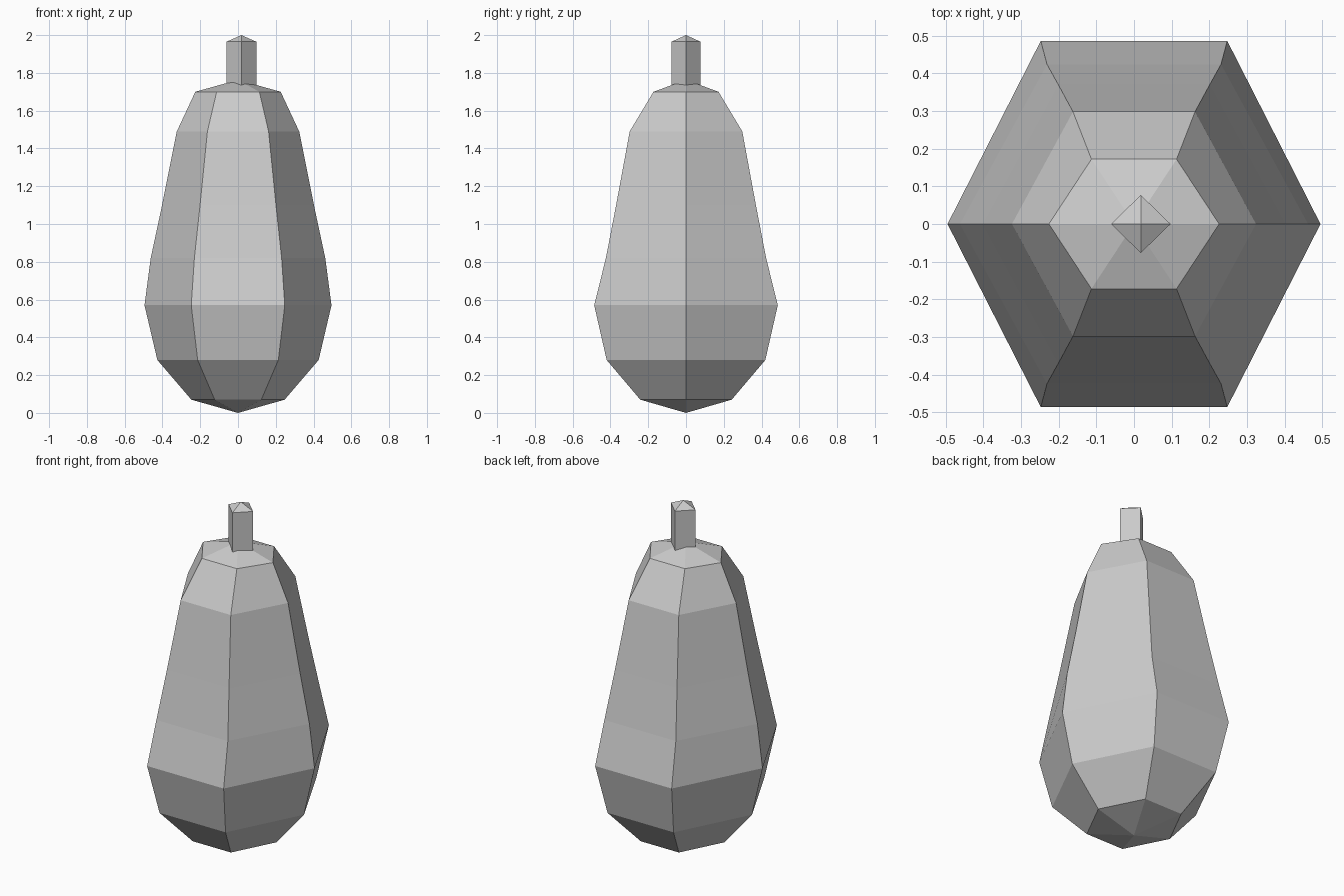
import bpy, bmesh
from math import sin, cos, tau

if "Cube" in bpy.data.objects:
    bpy.data.objects.remove(bpy.data.objects["Cube"])

def lathe(name, sides, rings, bottom, top, cx=0.0):
    """Stack of polygon rings (z, x radius, y radius) closed by a point at each end."""
    bm = bmesh.new()
    loops = [[bm.verts.new((cx + rx * cos(tau * i / sides), ry * sin(tau * i / sides), z))
              for i in range(sides)] for z, rx, ry in rings]
    low, high = bm.verts.new((cx, 0, bottom)), bm.verts.new((cx, 0, top))
    for i in range(sides):
        j = (i + 1) % sides
        for a, b in zip(loops, loops[1:]):
            bm.faces.new((a[i], a[j], b[j], b[i]))
        bm.faces.new((low, loops[0][j], loops[0][i]))
        bm.faces.new((high, loops[-1][i], loops[-1][j]))
    bmesh.ops.recalc_face_normals(bm, faces=bm.faces)
    mesh = bpy.data.meshes.new(name)
    bm.to_mesh(mesh)
    bm.free()
    obj = bpy.data.objects.new(name, mesh)
    bpy.context.collection.objects.link(obj)
    return obj

# Six-sided fruit body: z, half width in x, half depth in y
profile = [(0.07, 0.247, 0.242), (0.28, 0.427, 0.42), (0.57, 0.495, 0.486),
           (0.82, 0.462, 0.424), (1.10, 0.402, 0.37), (1.49, 0.324, 0.298),
           (1.70, 0.226, 0.172)]
flat = sin(tau / 6)  # turns half depth into hexagon radius
lathe("fruit_body", 6, [(z, x, y / flat) for z, x, y in profile], 0.0, 1.763)

# Four-sided stem, slightly off centre, with a low pointed tip
lathe("stem", 4, [(1.72, 0.079, 0.077), (1.965, 0.079, 0.077)], 1.72, 2.0, cx=0.018)
